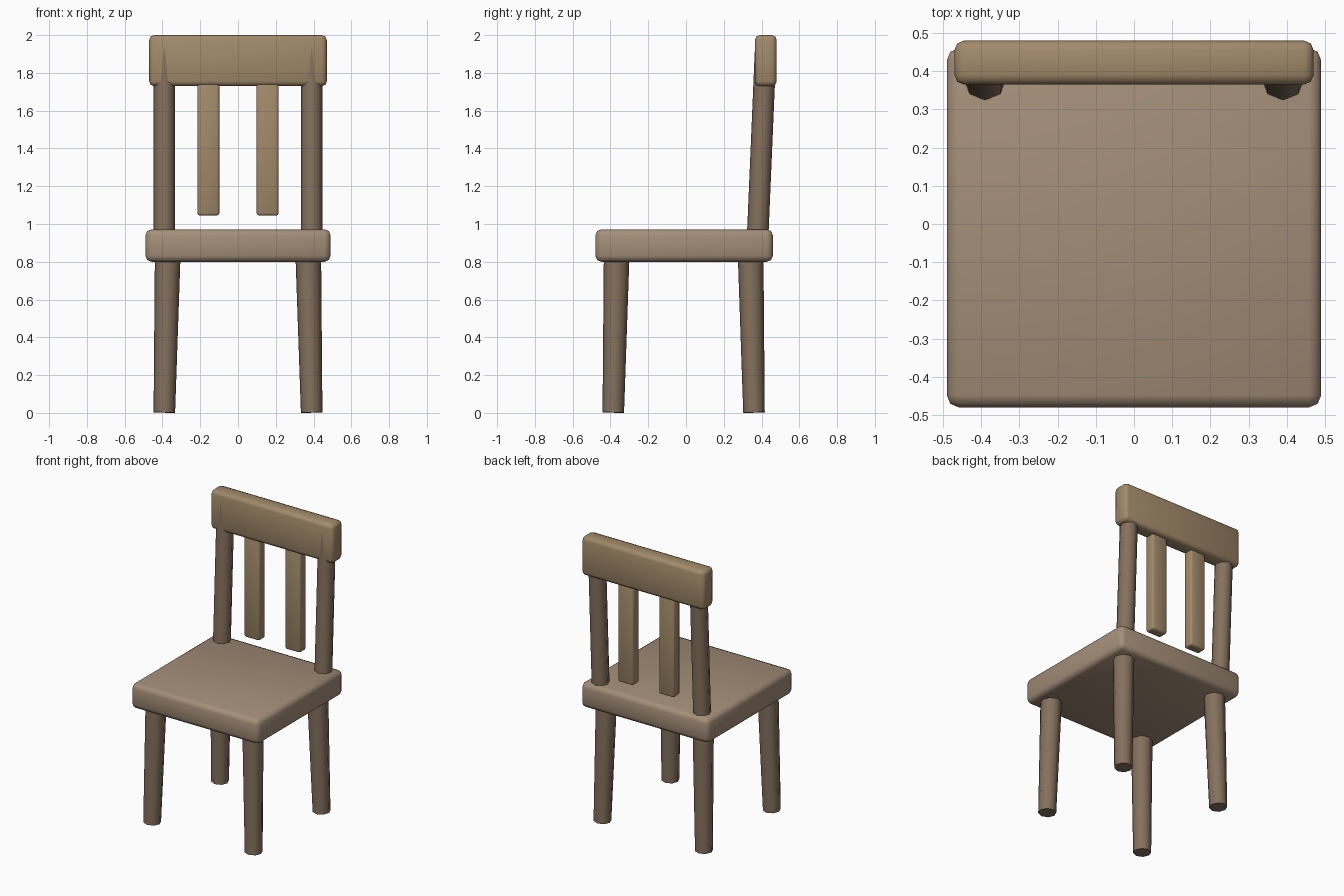
import bpy, bmesh
from math import radians
from mathutils import Vector, Matrix

if "Cube" in bpy.data.objects:
    bpy.data.objects.remove(bpy.data.objects["Cube"])


def material(name, rgb):
    m = bpy.data.materials.new(name)
    m.diffuse_color = (*rgb, 1)
    m.use_nodes = True
    m.node_tree.nodes["Principled BSDF"].inputs["Base Color"].default_value = m.diffuse_color
    return m


seat_wood = material("seat_wood", (0.37, 0.27, 0.19))
back_wood = material("back_wood", (0.36, 0.255, 0.145))
leg_wood = material("leg_wood", (0.235, 0.165, 0.11))


def finish(name, bm, mat):
    mesh = bpy.data.meshes.new(name)
    bm.to_mesh(mesh)
    bm.free()
    mesh.materials.append(mat)
    ob = bpy.data.objects.new(name, mesh)
    bpy.context.collection.objects.link(ob)
    bpy.ops.object.select_all(action='DESELECT')
    ob.select_set(True)
    bpy.context.view_layer.objects.active = ob
    bpy.ops.object.shade_smooth_by_angle(angle=radians(50))
    return ob


def rounded_box(name, lo, hi, bevel, mat):
    lo, hi = Vector(lo), Vector(hi)
    bm = bmesh.new()
    bmesh.ops.create_cube(bm, size=1, matrix=Matrix.Translation((lo + hi) / 2)
                          @ Matrix.Diagonal((*(hi - lo), 1)))
    bmesh.ops.bevel(bm, geom=bm.edges[:], offset=bevel, segments=2,
                    profile=0.5, affect='EDGES')
    return finish(name, bm, mat)


def rod(name, a, b, ra, rb, mat):
    a, b = Vector(a), Vector(b)
    d = b - a
    turn = Vector((0, 0, 1)).rotation_difference(d).to_matrix().to_4x4()
    bm = bmesh.new()
    bmesh.ops.create_cone(bm, cap_ends=True, segments=8, radius1=ra, radius2=rb,
                          depth=d.length, matrix=Matrix.Translation((a + b) / 2) @ turn)
    return finish(name, bm, mat)


# Seat and top rail
rounded_box("seat", (-0.49, -0.48, 0.80), (0.49, 0.46, 0.972), 0.032, seat_wood)
rounded_box("top_rail", (-0.47, 0.365, 1.73), (0.47, 0.48, 2.0), 0.025, back_wood)

for side, s in (("left", -1), ("right", 1)):
    # Splayed, tapered legs ending inside the seat
    rod(f"front_leg_{side}", (s * 0.39, -0.385, 0.002), (s * 0.372, -0.367, 0.84),
        0.057, 0.068, leg_wood)
    rod(f"rear_leg_{side}", (s * 0.39, 0.36, 0.002), (s * 0.372, 0.342, 0.84),
        0.057, 0.068, leg_wood)
    # Leaning back posts that just break through the rail front
    rod(f"back_post_{side}", (s * 0.39, 0.377, 0.88), (s * 0.39, 0.423, 1.96),
        0.057, 0.057, leg_wood)
    # Slats hanging from the rail
    x = s * 0.157
    rounded_box(f"back_slat_{side}", (x - 0.058, 0.372, 1.045), (x + 0.058, 0.442, 1.79),
                0.012, back_wood)
